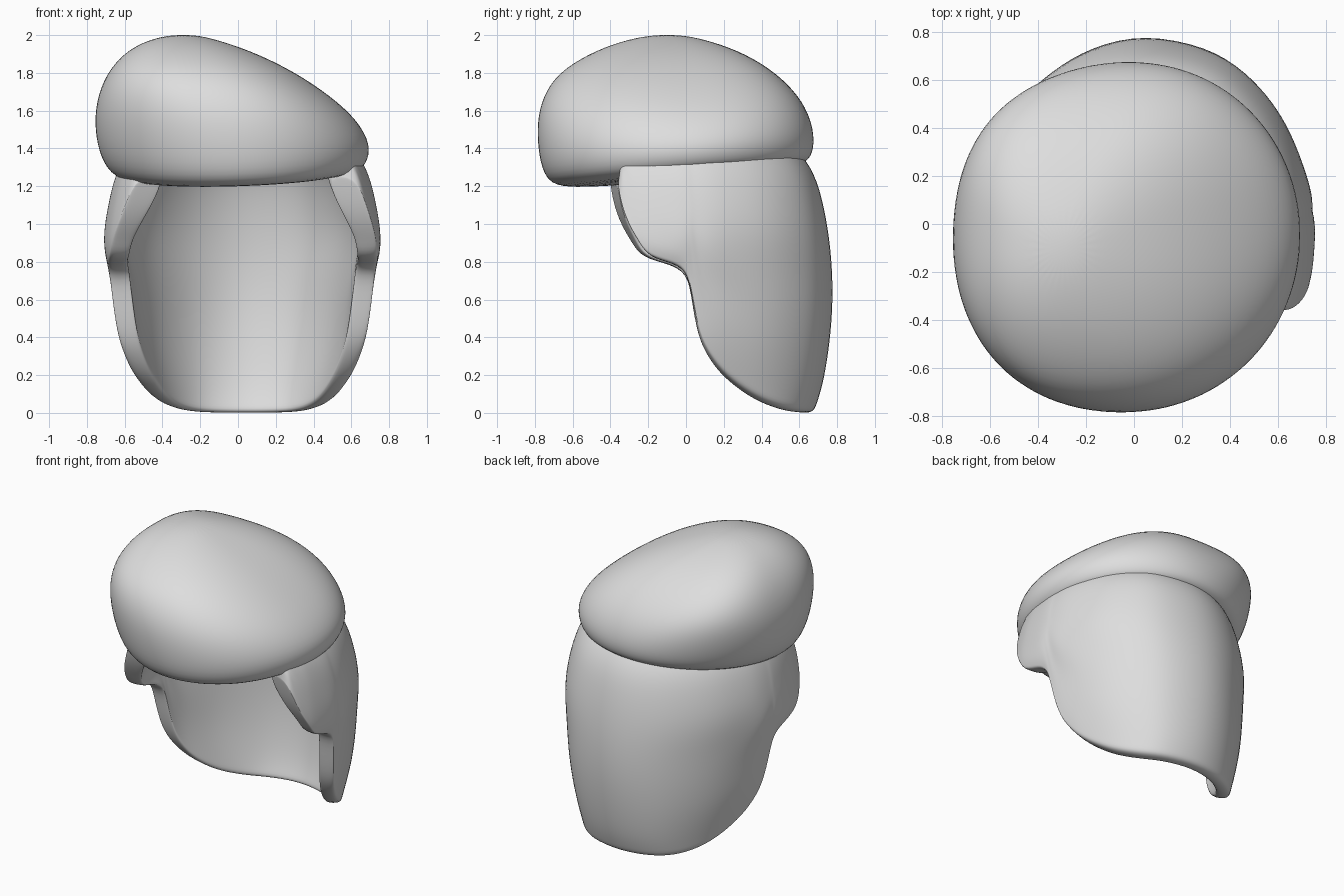
import bpy, bmesh, math

cube = bpy.data.objects.get("Cube")
if cube:
    bpy.data.objects.remove(cube, do_unlink=True)

grey = bpy.data.materials.new("hair grey")
grey.use_nodes = True
grey.diffuse_color = (0.73, 0.73, 0.73, 1)
grey.node_tree.nodes["Principled BSDF"].inputs["Base Color"].default_value = (0.73, 0.73, 0.73, 1)


def interp(table, z):
    """Linear lookup in rows of (z, values...), sorted by z."""
    if z <= table[0][0]:
        return table[0][1:]
    for a, b in zip(table, table[1:]):
        if z <= b[0]:
            f = (z - a[0]) / (b[0] - a[0])
            return [p + (q - p) * f for p, q in zip(a[1:], b[1:])]
    return table[-1][1:]


def power(v, e):
    """Signed power, for sections squarer or sharper than an ellipse."""
    return math.copysign(abs(v) ** e, v)


def finish(bm, name):
    bmesh.ops.recalc_face_normals(bm, faces=bm.faces)
    mesh = bpy.data.meshes.new(name)
    bm.to_mesh(mesh)
    bm.free()
    mesh.materials.append(grey)
    for p in mesh.polygons:
        p.use_smooth = True
    ob = bpy.data.objects.new(name, mesh)
    bpy.context.collection.objects.link(ob)
    sub = ob.modifiers.new("smooth", "SUBSURF")
    sub.levels = sub.render_levels = 2
    return ob


# Swept front hair: stacked sections
# (z, left x, right x, front y, back y, tilt, front squareness, back squareness)
RINGS = [
    (1.25, -0.30, 0.30, -0.35, 0.30, 1, 1, 1),
    (1.25, -0.58, 0.62, -0.64, 0.62, 1, 1, 1),
    (1.295, -0.685, 0.685, -0.745, 0.67, 1, 1, 1),
    (1.405, -0.745, 0.71, -0.785, 0.685, 0.6, 0.98, 0.98),
    (1.55, -0.765, 0.635, -0.795, 0.665, 0.15, 0.95, 0.9),
    (1.68, -0.745, 0.49, -0.76, 0.60, 0, 0.9, 0.78),
    (1.80, -0.695, 0.31, -0.68, 0.48, 0, 0.88, 0.7),
    (1.90, -0.61, 0.11, -0.52, 0.32, 0, 0.88, 0.7),
    (1.967, -0.50, -0.08, -0.35, 0.14, 0, 0.9, 0.8),
    (2.002, -0.36, -0.22, -0.18, -0.02, 0, 1, 1),
]
SEG = 32
bm = bmesh.new()
rings = []
for z, x0, x1, y0, y1, tilt, e_front, e_back in RINGS:
    ring = []
    for i in range(SEG):
        a = math.tau * i / SEG
        e = e_back if math.sin(a) > 0 else e_front
        x = (x0 + x1) / 2 + (x1 - x0) / 2 * power(math.cos(a), e)
        y = (y0 + y1) / 2 + (y1 - y0) / 2 * power(math.sin(a), e)
        ring.append(bm.verts.new((x, y, z + tilt * (0.035 * x + 0.095 * y))))
    rings.append(ring)
for lo, hi in zip(rings, rings[1:]):
    for i in range(SEG):
        j = (i + 1) % SEG
        bm.faces.new((lo[i], lo[j], hi[j], hi[i]))
bm.faces.new(rings[0])
bm.faces.new(rings[-1])
finish(bm, "front_hair")

# Back hair: half width and back depth by height
SHAPE = [
    (0.0, 0.57, 0.69), (0.1, 0.58, 0.73), (0.2, 0.61, 0.755), (0.4, 0.665, 0.785),
    (0.6, 0.69, 0.80), (0.75, 0.70, 0.795), (0.87, 0.74, 0.785), (1.0, 0.73, 0.77),
    (1.2, 0.69, 0.725), (1.33, 0.645, 0.675), (1.45, 0.55, 0.55),
]
# Lower edge of one side, (y, z), from the temple down to the nape
EDGE = [
    (-0.37, 1.25), (-0.345, 1.1), (-0.305, 0.99), (-0.25, 0.90), (-0.20, 0.82),
    (-0.06, 0.79), (0.01, 0.74), (0.035, 0.6), (0.07, 0.4), (0.13, 0.29),
    (0.21, 0.19), (0.35, 0.09), (0.46, 0.04), (0.56, 0.01), (0.64, 0.0),
]
ROWS = [0, 0.03, 0.1, 0.22, 0.36, 0.5, 0.64, 0.78, 0.9, 1]
TOP, CX, CY = 1.45, 0.04, -0.03


def angle(y, z):
    return math.asin((y - CY) / (interp(SHAPE, z)[1] - CY))


columns = []
for y, z in EDGE:
    shift = 0.04 if z > 0.78 else 0.0
    columns.append((math.pi - angle(y - shift, z), z))
columns.append((math.pi / 2, EDGE[-1][1]))
columns += [(angle(y, z), z) for y, z in reversed(EDGE)]

bm = bmesh.new()
outer, inner = [], []
for a, z0 in columns:
    out_col, in_col = [], []
    on_left = math.cos(a) > 0
    for r in ROWS:
        z = z0 + (TOP - z0) * r
        w, back = interp(SHAPE, z)
        w += -0.018 if on_left else 0.018
        depth = back - CY
        # The left back corner is fuller than the right one
        rise = min(1, z / 0.6)
        e = 0.83 + 0.08 * rise if on_left else 0.95 + 0.22 * rise
        # Temples thicken inward towards the top
        flare = 0.075 * min(1, max(0, (z - 0.88) / 0.3)) if math.sin(a) < -0.1 else 0
        for col, tx, ty in ((out_col, 0, 0), (in_col, 0.105 + flare, 0.08)):
            col.append(bm.verts.new((CX + (w - tx) * power(math.cos(a), e),
                                     CY + (depth - ty) * math.sin(a), z)))
    outer.append(out_col)
    inner.append(in_col)

last = len(ROWS) - 1
for c in range(len(columns) - 1):
    for grid in (outer, inner):
        for r in range(last):
            bm.faces.new((grid[c][r], grid[c + 1][r], grid[c + 1][r + 1], grid[c][r + 1]))
    # Lower and upper rims
    for r in (0, last):
        bm.faces.new((outer[c][r], outer[c + 1][r], inner[c + 1][r], inner[c][r]))
# Front ends of the shell
for c in (0, -1):
    for r in range(last):
        bm.faces.new((outer[c][r], outer[c][r + 1], inner[c][r + 1], inner[c][r]))
finish(bm, "back_hair")
